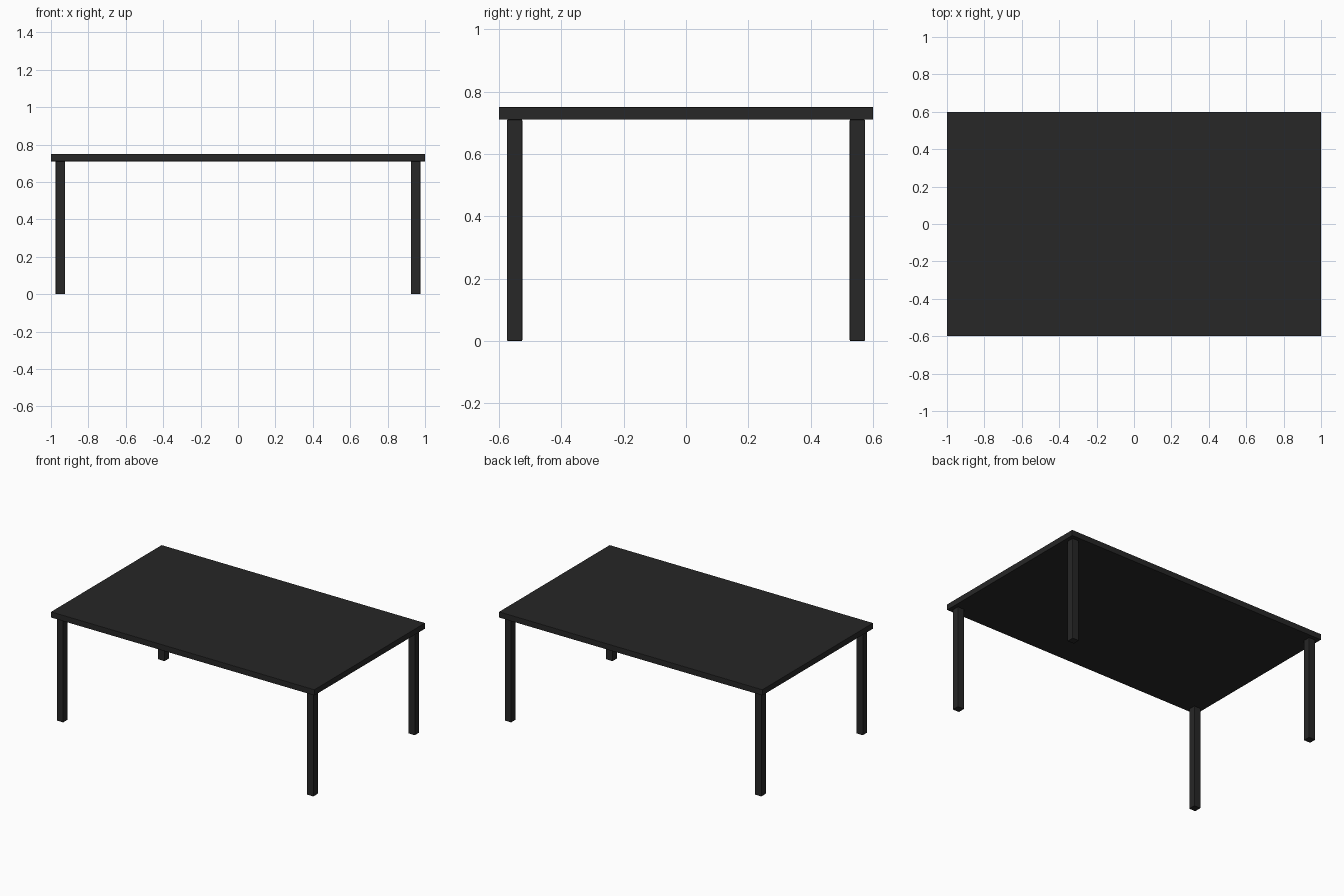
import bpy

if "Cube" in bpy.data.objects:
    bpy.data.objects.remove(bpy.data.objects["Cube"])

# Dark finish shared by all parts
dark = bpy.data.materials.new("dark_finish")
dark.diffuse_color = (0.02, 0.02, 0.02, 1)
dark.use_nodes = True
dark.node_tree.nodes["Principled BSDF"].inputs["Base Color"].default_value = dark.diffuse_color


def box(name, size, centre, bevel):
    bpy.ops.mesh.primitive_cube_add(size=1, location=centre)
    ob = bpy.context.object
    ob.name = name
    ob.scale = size
    bpy.ops.object.transform_apply(location=False, rotation=False, scale=True)
    mod = ob.modifiers.new("soft_edges", 'BEVEL')
    mod.width = bevel
    mod.segments = 2
    ob.data.materials.append(dark)
    return ob


HEIGHT, THICK, LEG = 0.75, 0.04, 0.05
LEG_H = HEIGHT - THICK

# Table top
box("table_top", (2.0, 1.2, THICK), (0, 0, HEIGHT - THICK / 2), 0.002)

# Four square legs, slightly inset from the corners
for sx, side in ((-1, "left"), (1, "right")):
    for sy, end in ((-1, "front"), (1, "back")):
        box(f"{end}_{side}_leg", (LEG, LEG, LEG_H),
            (sx * 0.95, sy * 0.55, LEG_H / 2), 0.003)
